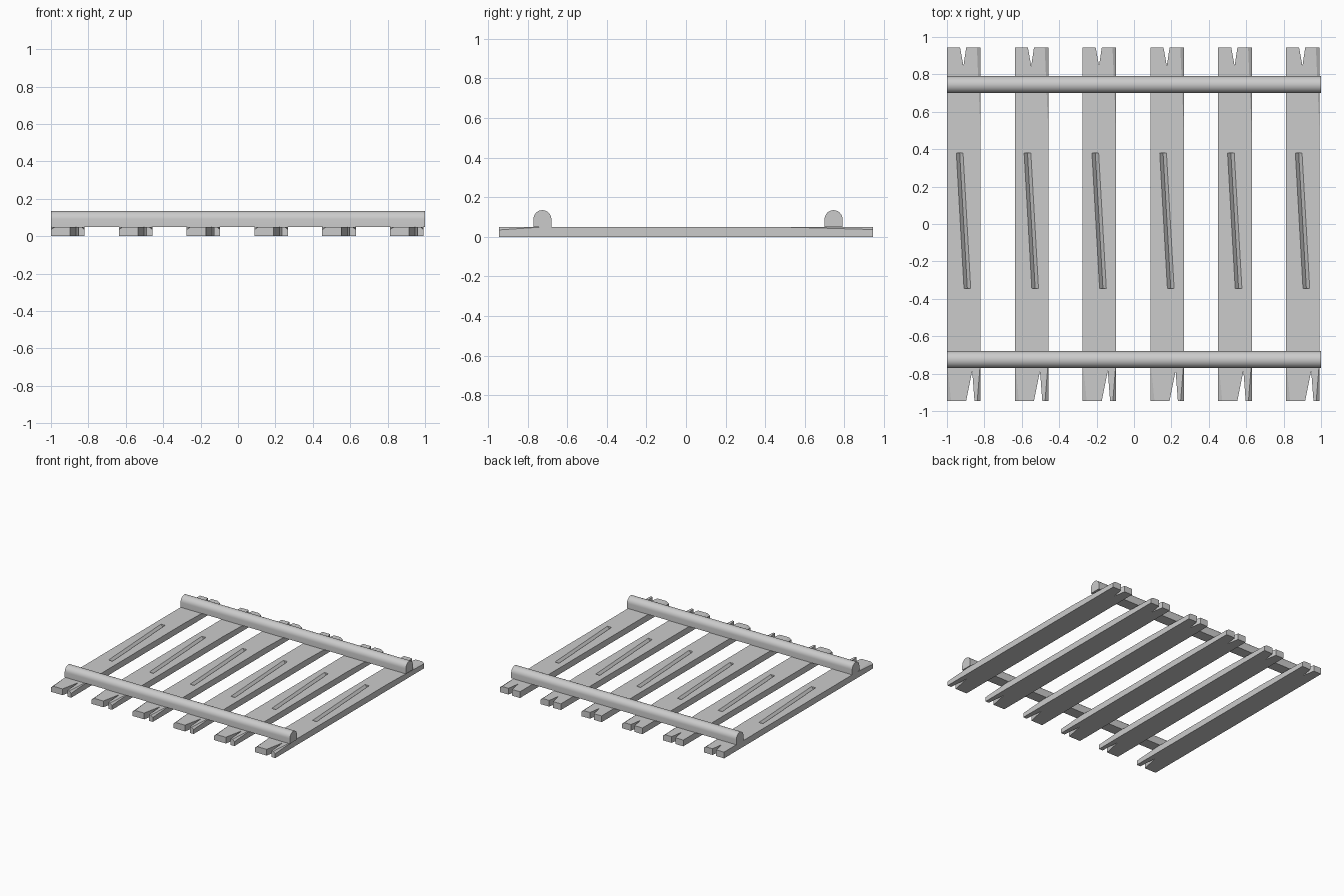
import bpy, bmesh
from math import sin, cos, pi, radians
from mathutils import Vector

if "Cube" in bpy.data.objects:
    bpy.data.objects.remove(bpy.data.objects["Cube"])

LEFT, WIDTH, HALF, THICK, PITCH = -1.0, 0.18, 0.945, 0.05, 0.3625


def add_object(name, bm):
    bmesh.ops.recalc_face_normals(bm, faces=bm.faces)
    mesh = bpy.data.meshes.new(name)
    bm.to_mesh(mesh)
    bm.free()
    obj = bpy.data.objects.new(name, mesh)
    bpy.context.collection.objects.link(obj)
    return obj


def extrude(bm, points, offset):
    face = bm.faces.new([bm.verts.new(p) for p in points])
    res = bmesh.ops.extrude_face_region(bm, geom=[face], use_keep_orig=True)
    verts = [v for v in res["geom"] if isinstance(v, bmesh.types.BMVert)]
    bmesh.ops.translate(bm, verts=verts, vec=offset)


def chip(bm, edge, start, end, inset, drop):
    """Wedge that shaves a top edge away towards a plank end."""
    side = 1 if edge > WIDTH / 2 else -1
    x = LEFT + edge
    p0 = Vector((x, start, THICK))
    p1 = Vector((x - side * inset, end, THICK))
    p2 = Vector((x, end, THICK - drop))
    out = Vector((x + side * 0.02, end, THICK + 0.02))
    pts = [p1 + (p1 - p2) * 0.5, p2 + (p2 - p1) * 0.5, out]
    vs = [bm.verts.new(p0 + (p - p0) * 1.1) for p in pts]
    apex = bm.verts.new(p0)
    bm.faces.new(vs)
    for i in range(3):
        bm.faces.new((apex, vs[i], vs[(i + 1) % 3]))


# Planks: outline with a split at each end
outline = [(0, -HALF), (0.103, -HALF), (0.135, -0.785), (0.147, -HALF),
           (WIDTH, -HALF), (WIDTH, HALF), (0.103, HALF), (0.088, 0.845),
           (0.07, HALF), (0, HALF)]
bm = bmesh.new()
extrude(bm, [(LEFT + x, y, 0) for x, y in outline], (0, 0, THICK))
planks = add_object("planks", bm)

# Cutter: chipped edges and the slanted crack
bm = bmesh.new()
chip(bm, 0, -0.72, -HALF, 0.022, 0.015)
chip(bm, WIDTH, -0.72, -HALF, 0.018, 0.015)
chip(bm, WIDTH, 0.48, HALF, 0.02, 0.013)
crack = [(-0.036, 0.07), (0.036, 0.07), (0.0, 0.03)]
extrude(bm, [(LEFT + 0.109 + x, -0.345, z) for x, z in crack], (-0.041, 0.725, 0))
cutter = add_object("plank_cutter", bm)
cutter.hide_render = True
cutter.hide_set(True)

cut = planks.modifiers.new("wear", 'BOOLEAN')
cut.operation = 'DIFFERENCE'
cut.solver = 'EXACT'
cut.object = cutter
row = planks.modifiers.new("row", 'ARRAY')
row.count = 6
row.use_relative_offset = False
row.use_constant_offset = True
row.constant_offset_displace = (PITCH, 0, 0)

# Rails: round-topped bars across the planks
R = 0.045
for name, y in (("front_rail", -0.725), ("back_rail", 0.745)):
    profile = [(R, THICK)] + [(R * cos(pi * i / 16), 0.09 + R * sin(pi * i / 16))
                              for i in range(17)] + [(-R, THICK)]
    bm = bmesh.new()
    extrude(bm, [(-1, y + a, z) for a, z in profile], (2, 0, 0))
    rail = add_object(name, bm)
    bpy.ops.object.select_all(action='DESELECT')
    rail.select_set(True)
    bpy.context.view_layer.objects.active = rail
    bpy.ops.object.shade_smooth_by_angle(angle=radians(35))
